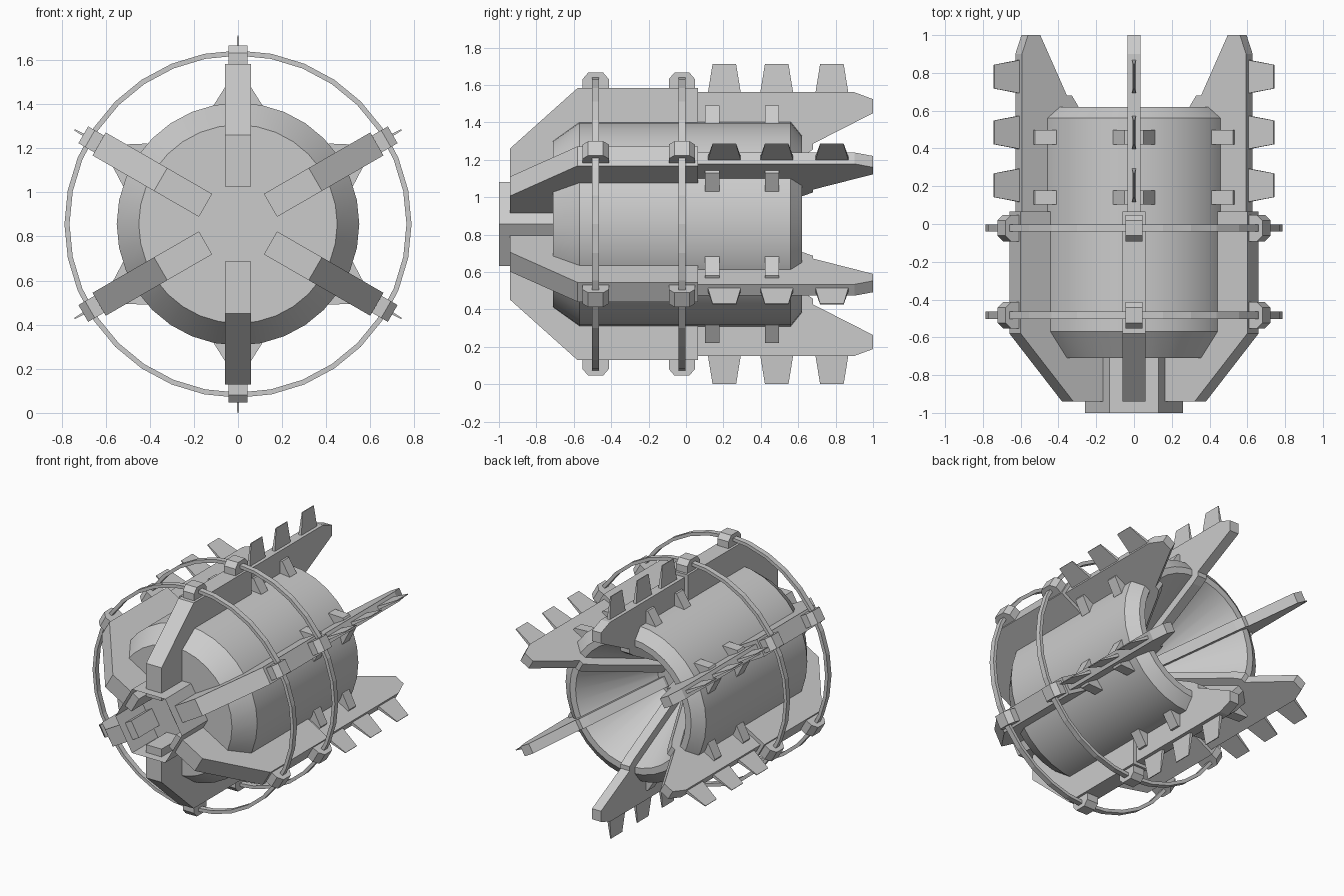
import bpy, bmesh
from math import sin, cos, pi, radians

if "Cube" in bpy.data.objects:
    bpy.data.objects.remove(bpy.data.objects["Cube"])

CZ = 0.856                                   # height of the long axis
ANGLES = [radians(30 + 60 * k) for k in range(6)]


def finish(name, bm):
    bmesh.ops.remove_doubles(bm, verts=bm.verts, dist=1e-5)
    bmesh.ops.recalc_face_normals(bm, faces=bm.faces)
    me = bpy.data.meshes.new(name)
    bm.to_mesh(me)
    bm.free()
    ob = bpy.data.objects.new(name, me)
    bpy.context.collection.objects.link(ob)
    return ob


def place(a, t, y, r):
    """Tangential t, axial y and radial r at angle a, as a world point."""
    return (r * cos(a) - t * sin(a), y, CZ + r * sin(a) + t * cos(a))


def loft(bm, a, loop0, loop1):
    """Solid between two loops of (t, y, r) points."""
    v0 = [bm.verts.new(place(a, *p)) for p in loop0]
    v1 = [bm.verts.new(place(a, *p)) for p in loop1]
    bm.faces.new(v0)
    bm.faces.new(v1[::-1])
    n = len(v0)
    for i in range(n):
        j = (i + 1) % n
        bm.faces.new((v0[i], v0[j], v1[j], v1[i]))


def plate(bm, a, profile, half):
    """Flat plate of (y, r) outline, standing radially."""
    loft(bm, a, [(-half, y, r) for y, r in profile], [(half, y, r) for y, r in profile])


def lathe(name, profile, n, closed=False):
    """Revolve (y, r) points about the long axis."""
    bm = bmesh.new()
    rings = [[bm.verts.new(place(2 * pi * k / n, 0, y, r)) for k in range(n)] for y, r in profile]
    pairs = list(zip(rings, rings[1:])) + ([(rings[-1], rings[0])] if closed else [])
    for p, q in pairs:
        for k in range(n):
            m = (k + 1) % n
            bm.faces.new((p[k], p[m], q[m], q[k]))
    return bm, rings


# Main drum with chamfered ends and a funnel at the back
bm, rings = lathe("drum", [(-.71, .45), (-.57, .55), (.56, .55), (.62, .475), (.62, .43), (.10, .15)], 32)
bm.faces.new(rings[0])
bm.faces.new(rings[-1])
drum = finish("drum", bm)
bpy.context.view_layer.objects.active = drum
drum.select_set(True)
bpy.ops.object.shade_smooth_by_angle(angle=radians(30))
drum.select_set(False)

# Open six-sided hub sleeve at the front
bm, _ = lathe("hub_sleeve", [(-1.0, .26), (-.71, .26)], 6)
finish("hub_sleeve", bm)

FRONT = [(-.94, .17), (-.94, .405), (-.58, .727), (.065, .727), (.065, .5), (-.55, .17)]
REAR = [(.06, .5), (.06, .705), (.90, .705), (1.0, .668), (1.0, .593), (.68, .43),
        (.68, .40), (.63, .365), (.12, .095), (.06, .095)]
CLAMP = [(-.07, .70), (-.07, .775), (-.04, .81), (.04, .81), (.07, .775), (.07, .70)]
RING_Y = (-.483, -.022)

for i, a in enumerate(ANGLES):
    # Thick front rib
    bm = bmesh.new()
    plate(bm, a, FRONT, .06)
    finish(f"front_rib_{i}", bm)

    # Thinner rear fin running into the funnel
    bm = bmesh.new()
    plate(bm, a, REAR, .035)
    finish(f"rear_fin_{i}", bm)

    # Thin tapered teeth on the fin edge
    bm = bmesh.new()
    for y in (.205, .485, .78):
        base = [(-.012, y - .09, .69), (.012, y - .09, .69), (.012, y + .09, .69), (-.012, y + .09, .69)]
        tip = [(-.003, y - .063, .856), (.003, y - .063, .856), (.003, y + .063, .856), (-.003, y + .063, .856)]
        loft(bm, a, base, tip)
    finish(f"fin_teeth_{i}", bm)

    # Wedge brackets either side of the fin
    bm = bmesh.new()
    for y in (.14, .46):
        for s in (-1, 1):
            section = [(.02, .50), (.02, .635), (.05, .635), (.11, .54), (.11, .50)]
            loft(bm, a, [(s * t, y - .038, r) for t, r in section],
                 [(s * t, y + .038, r) for t, r in section])
    finish(f"fin_brackets_{i}", bm)

    # Clamps holding the hoops
    bm = bmesh.new()
    for y0 in RING_Y:
        plate(bm, a, [(y + y0, r) for y, r in CLAMP], .044)
    finish(f"hoop_clamps_{i}", bm)

# Two outer hoops
for i, y in enumerate(RING_Y):
    bm, _ = lathe("hoop", [(y - .019, .764), (y - .019, .787), (y + .019, .787), (y + .019, .764)], 32, True)
    finish(f"hoop_{i}", bm)
